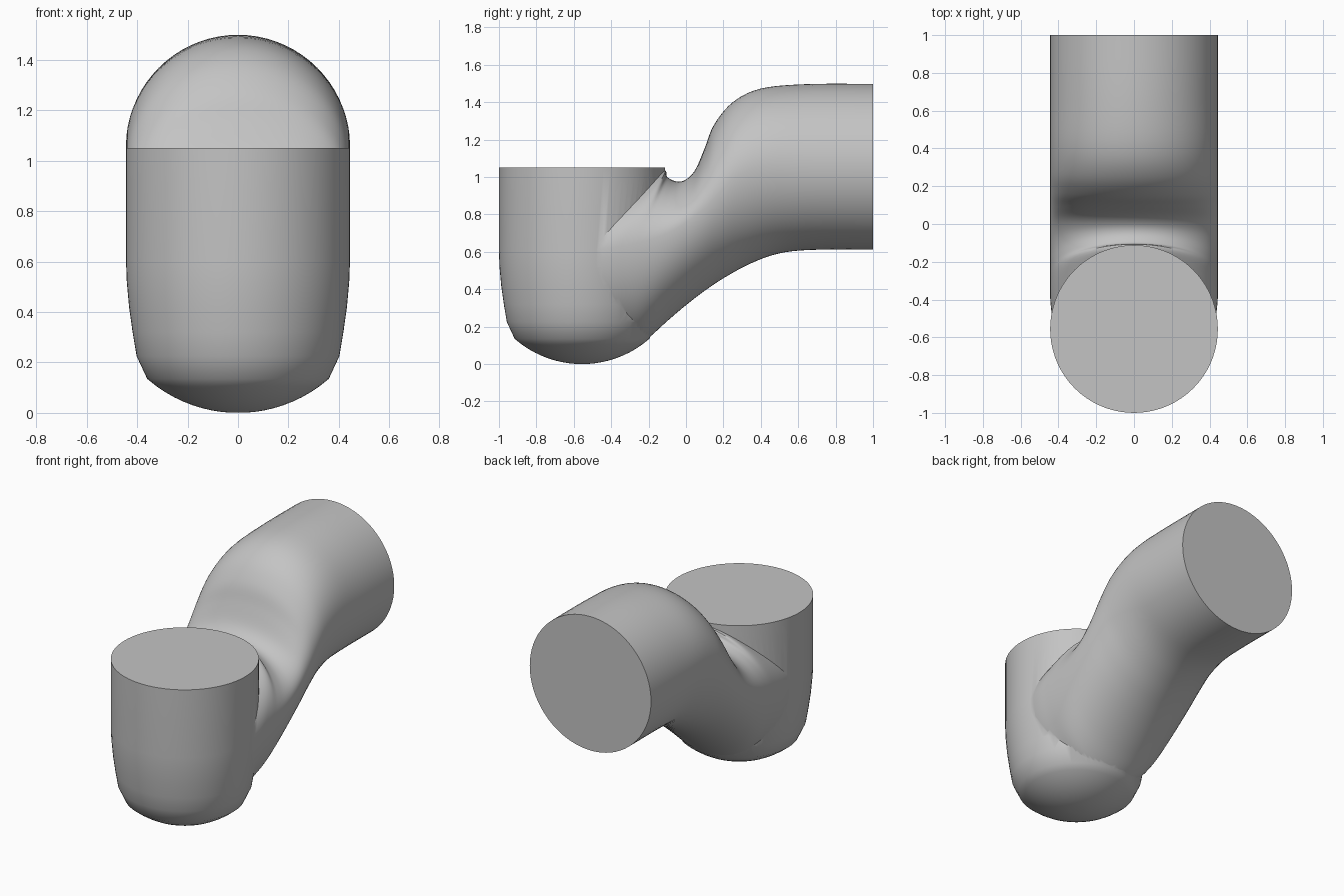
import bpy, bmesh, math
from mathutils import Vector

if "Cube" in bpy.data.objects:
    bpy.data.objects.remove(bpy.data.objects["Cube"])

R = 0.444          # bore radius of cup and pipe
CUP_Y = -1 + R     # axis of the upright cup

grey = bpy.data.materials.new("plain grey")
grey.diffuse_color = (0.55, 0.55, 0.55, 1)
grey.use_nodes = True
grey.node_tree.nodes["Principled BSDF"].inputs["Base Color"].default_value = grey.diffuse_color


def skin(name, rings):
    """Join closed rings of points into a capped solid."""
    bm = bmesh.new()
    loops = [[bm.verts.new(p) for p in ring] for ring in rings]
    for a, b in zip(loops, loops[1:]):
        for i in range(len(a)):
            j = (i + 1) % len(a)
            bm.faces.new((a[i], a[j], b[j], b[i]))
    bm.faces.new(loops[0])
    bm.faces.new(loops[-1])
    bmesh.ops.recalc_face_normals(bm, faces=bm.faces)
    me = bpy.data.meshes.new(name)
    bm.to_mesh(me)
    bm.free()
    me.materials.append(grey)
    ob = bpy.data.objects.new(name, me)
    bpy.context.collection.objects.link(ob)
    return ob


def spline(a, b, c, d, t):
    return 0.5 * (2 * b + (c - a) * t + (2 * a - 5 * b + 4 * c - d) * t * t
                  + (3 * b - a - 3 * c + d) * t ** 3)


# Upright cup: shallow dome, chamfer, gently tapered wall, flat top
dome_r = (0.36 ** 2 + 0.135 ** 2) / (2 * 0.135)
profile = []
for i in range(1, 11):
    r = 0.036 * i
    profile.append((r, dome_r - math.sqrt(dome_r ** 2 - r * r)))
profile += [(0.402, 0.225), (0.418, 0.32), (0.432, 0.42), (0.441, 0.52),
            (R, 0.6), (R, 1.05)]
N = 72
cup = skin("cup", [[(r * math.cos(math.tau * i / N),
                     CUP_Y + r * math.sin(math.tau * i / N), z)
                    for i in range(N)] for r, z in profile])

# Bent outlet pipe: each section is (top y,z, widest y,z, bottom y,z, half width)
sections = [
    (1.00, 1.498, 1.00, 1.055, 1.00, 0.612, R),
    (0.65, 1.497, 0.66, 1.055, 0.68, 0.611, R),
    (0.40, 1.473, 0.44, 1.060, 0.50, 0.592, R),
    (0.25, 1.400, 0.28, 1.010, 0.35, 0.540, R),
    (0.15, 1.280, 0.18, 0.920, 0.21, 0.465, R),
    (0.10, 1.155, 0.09, 0.830, 0.10, 0.392, R),
    (0.05, 1.040, 0.01, 0.765, 0.00, 0.315, R),
    (0.00, 0.987, -0.07, 0.715, -0.10, 0.230, R),
    (-0.05, 0.976, -0.15, 0.680, -0.19, 0.148, R),
    (-0.10, 1.000, -0.23, 0.655, -0.25, 0.105, R),
    (-0.116, 1.035, -0.32, 0.635, -0.32, 0.085, R),
    (-0.22, 0.990, -0.42, 0.620, -0.42, 0.060, 0.442),
    (CUP_Y, 0.850, CUP_Y, 0.610, CUP_Y, 0.050, 0.425),
]
STEPS = 5
fine = []
for k in range(len(sections) - 1):
    q = [sections[min(max(k + o, 0), len(sections) - 1)] for o in (-1, 0, 1, 2)]
    for s in range(STEPS):
        fine.append([spline(*v, s / STEPS) for v in zip(*q)])
fine.append(sections[-1])

rings = []
for ty, tz, my, mz, by, bz, w in fine:
    mid, top, low = Vector((0, my, mz)), Vector((0, ty, tz)), Vector((0, by, bz))
    ring = []
    for i in range(N):
        a = math.tau * i / N
        end = top if math.sin(a) > 0 else low
        ring.append(mid + (end - mid) * abs(math.sin(a))
                    + Vector((w * math.cos(a), 0, 0)))
    rings.append(ring)
pipe = skin("outlet_pipe", rings)

# Weld the two into one solid body
mod = cup.modifiers.new("weld", 'BOOLEAN')
mod.operation = 'UNION'
mod.solver = 'EXACT'
mod.object = pipe
bpy.context.view_layer.objects.active = cup
cup.select_set(True)
bpy.ops.object.modifier_apply(modifier=mod.name)
bpy.data.objects.remove(pipe)
cup.name = "elbow_body"
bpy.ops.object.shade_smooth_by_angle(angle=math.radians(32))
